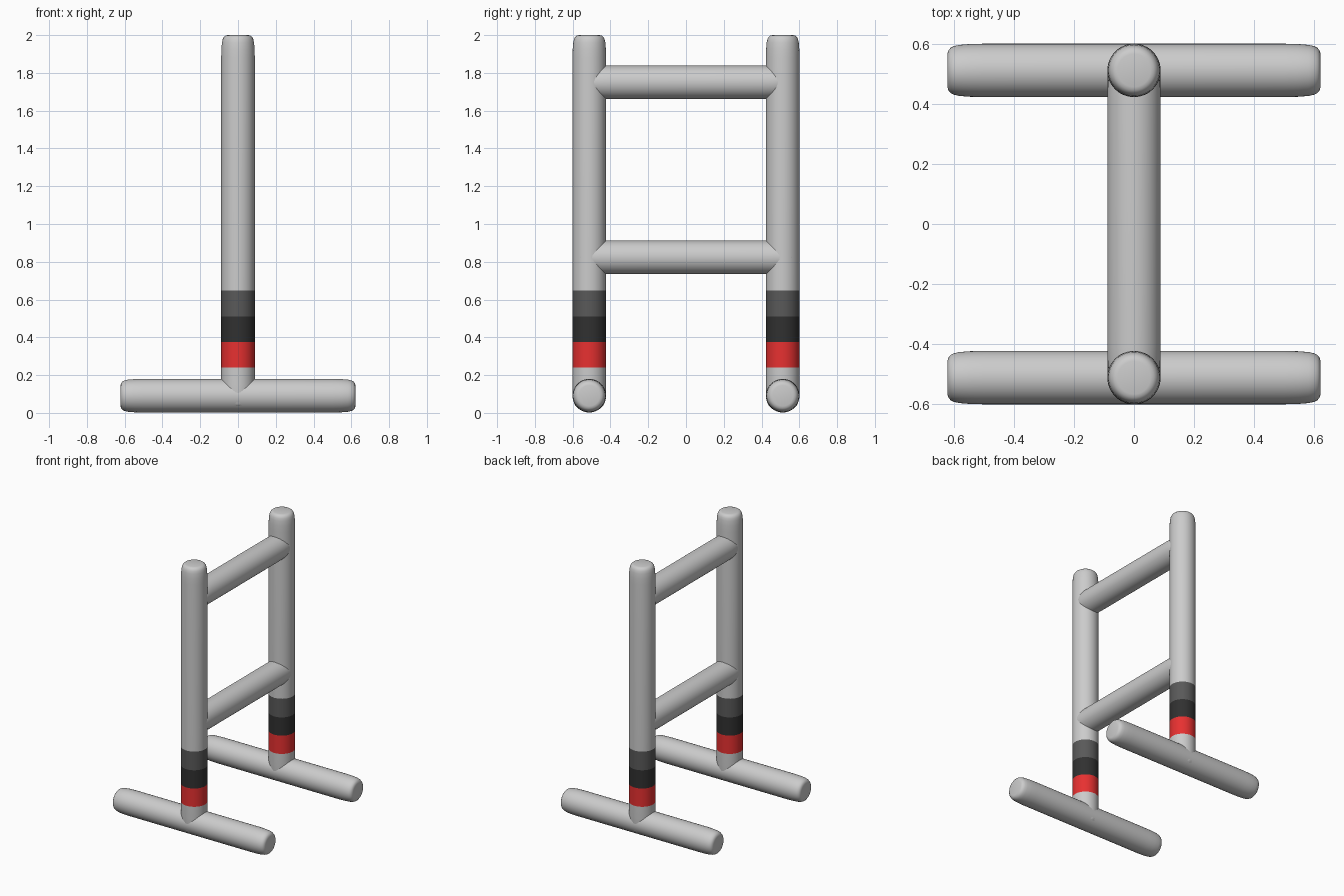
import bpy, bmesh, math
from mathutils import Matrix

if "Cube" in bpy.data.objects:
    bpy.data.objects.remove(bpy.data.objects["Cube"])

R = 0.089      # tube radius
Y = 0.512      # post offset
FOOT_Z = 0.091
SIDES = 48
# soft end profile: (distance from the end, radius)
CAP = [(0, 0.0), (0, 0.055), (0.003, 0.066), (0.010, 0.075), (0.022, 0.081),
       (0.040, 0.085), (0.075, 0.0878), (0.12, R)]


def material(name, rgb):
    m = bpy.data.materials.new(name)
    m.diffuse_color = (*rgb, 1)
    m.use_nodes = True
    m.node_tree.nodes["Principled BSDF"].inputs["Base Color"].default_value = m.diffuse_color
    return m


def tube(name, start, end, matrix, cap_start=True, cap_end=True, mat=None):
    """Round tube along local z with optional softened ends."""
    prof = [(r, start + d) for d, r in CAP] if cap_start else [(R, start)]
    prof += [(r, end - d) for d, r in reversed(CAP)] if cap_end else [(R, end)]
    bm = bmesh.new()
    verts = [bm.verts.new((r, 0, z)) for r, z in prof]
    edges = [bm.edges.new(p) for p in zip(verts, verts[1:])]
    bmesh.ops.spin(bm, geom=verts + edges, cent=(0, 0, 0), axis=(0, 0, 1),
                   angle=math.tau, steps=SIDES, use_duplicate=False)
    bmesh.ops.remove_doubles(bm, verts=bm.verts, dist=1e-5)
    bmesh.ops.recalc_face_normals(bm, faces=bm.faces)
    # open tubes: make sure the normals point outwards
    f = max(bm.faces, key=lambda f: f.calc_area())
    c = f.calc_center_median()
    if f.normal.x * c.x + f.normal.y * c.y < 0:
        bmesh.ops.reverse_faces(bm, faces=bm.faces)
    for f in bm.faces:
        f.smooth = True
    me = bpy.data.meshes.new(name)
    bm.to_mesh(me)
    bm.free()
    if mat:
        me.materials.append(mat)
    ob = bpy.data.objects.new(name, me)
    ob.matrix_world = matrix
    bpy.context.collection.objects.link(ob)
    return ob


red = material("red", (0.8, 0.03, 0.03))
black = material("black", (0.03, 0.03, 0.03))
dark = material("dark_grey", (0.1, 0.1, 0.1))
along_x = Matrix.Rotation(math.pi / 2, 4, 'Y')
along_y = Matrix.Rotation(-math.pi / 2, 4, 'X')

for side, s in (("front", -1), ("back", 1)):
    at = Matrix.Translation((0, s * Y, 0))
    # foot
    tube(side + "_foot", -0.622, 0.622,
         Matrix.Translation((0, s * Y, FOOT_Z)) @ along_x)
    # post with coloured bands
    tube(side + "_post_base", 0.03, 0.24, at, cap_end=False)
    tube(side + "_red_band", 0.24, 0.375, at, False, False, red)
    tube(side + "_black_band", 0.375, 0.51, at, False, False, black)
    tube(side + "_dark_band", 0.51, 0.648, at, False, False, dark)
    tube(side + "_post", 0.648, 2.0, at, cap_start=False)

# crossbars
for name, z, half in (("lower_crossbar", 0.823, 0.57), ("upper_crossbar", 1.75, 0.53)):
    tube(name, -half, half, Matrix.Translation((0, 0, z)) @ along_y)
